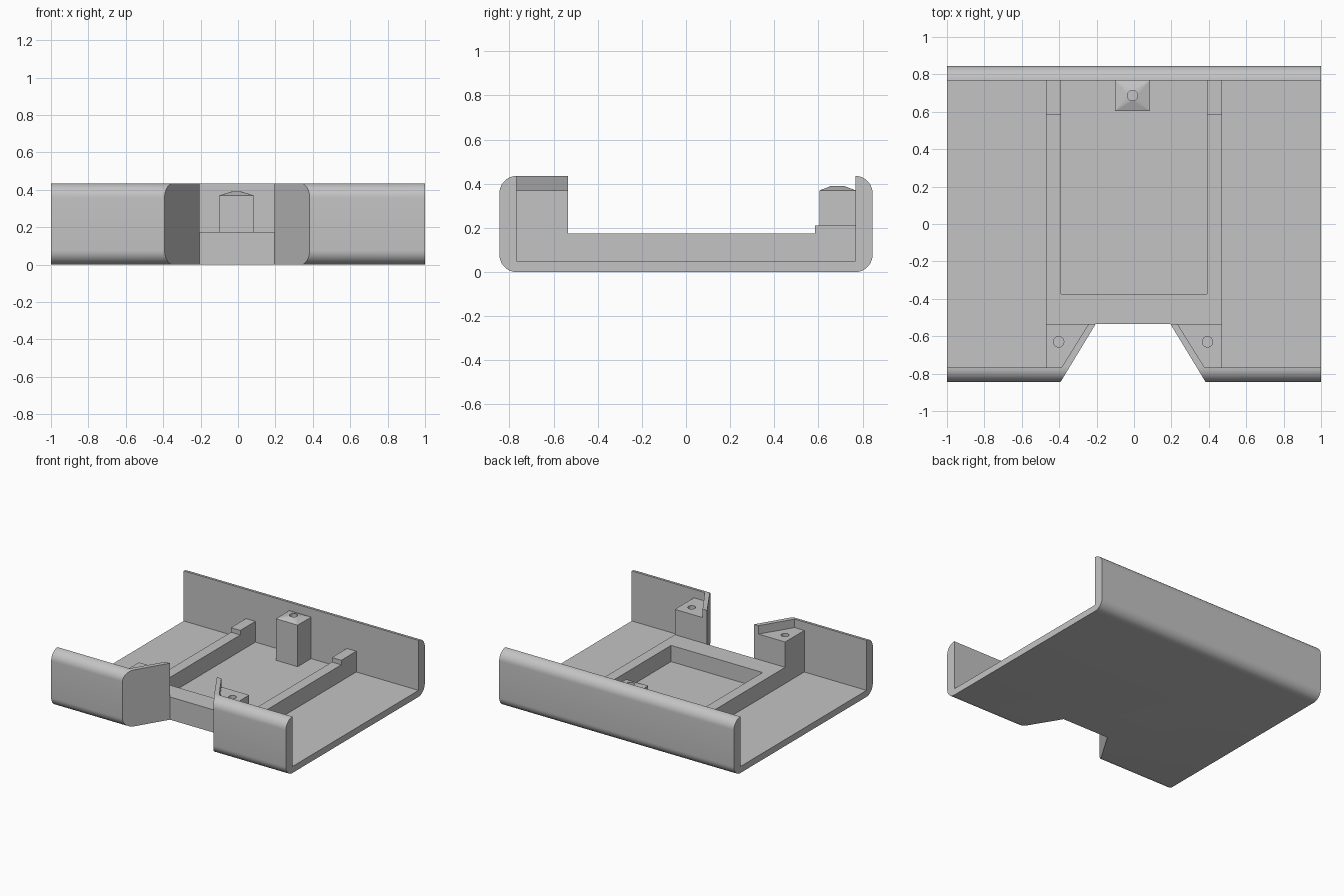
import bpy, bmesh
from math import sin, cos, pi
from mathutils import Vector

old = bpy.data.objects.get("Cube")
if old:
    bpy.data.objects.remove(old, do_unlink=True)

grey = bpy.data.materials.new("plain grey")
grey.use_nodes = True
GREY = (0.55, 0.55, 0.55, 1)
grey.diffuse_color = GREY
grey.node_tree.nodes["Principled BSDF"].inputs["Base Color"].default_value = GREY

FLOOR, TOP, EDGE, WALL, RADIUS = 0.05, 0.435, 0.845, 0.077, 0.077
INNER = EDGE - WALL
CX = -0.005           # centre line of the notch
BAR_FRONT = -0.535    # inner edge of the notch


def finish(name, bm):
    bmesh.ops.recalc_face_normals(bm, faces=bm.faces)
    mesh = bpy.data.meshes.new(name)
    bm.to_mesh(mesh)
    bm.free()
    mesh.materials.append(grey)
    obj = bpy.data.objects.new(name, mesh)
    bpy.context.collection.objects.link(obj)
    return obj


def activate(obj):
    bpy.ops.object.select_all(action='DESELECT')
    obj.select_set(True)
    bpy.context.view_layer.objects.active = obj


def smooth(obj):
    activate(obj)
    bpy.ops.object.shade_smooth_by_angle(angle=pi / 6)


def extrude(name, points, offset):
    """Solid made by sweeping a flat outline along an offset."""
    bm = bmesh.new()
    face = bm.faces.new([bm.verts.new(p) for p in points])
    result = bmesh.ops.extrude_face_region(bm, geom=[face], use_keep_orig=True)
    verts = [v for v in result["geom"] if isinstance(v, bmesh.types.BMVert)]
    bmesh.ops.translate(bm, verts=verts, vec=Vector(offset))
    return finish(name, bm)


def prism(name, plan, z0, z1):
    return extrude(name, [(x, y, z0) for x, y in plan], (0, 0, z1 - z0))


def box(name, x0, x1, y0, y1, z0, z1):
    return prism(name, [(x0, y0), (x1, y0), (x1, y1), (x0, y1)], z0, z1)


def circle(x, y, r, n=24):
    return [(x + r * cos(2 * pi * i / n), y + r * sin(2 * pi * i / n)) for i in range(n)]


def cut(obj, cutter):
    cutter.hide_render = True
    mod = obj.modifiers.new("cut", 'BOOLEAN')
    mod.operation, mod.solver, mod.object = 'DIFFERENCE', 'EXACT', cutter
    activate(obj)
    bpy.ops.object.modifier_apply(modifier=mod.name)
    bpy.data.objects.remove(cutter, do_unlink=True)


def arc(cy, cz, start, steps=10):
    return [(cy + RADIUS * cos(start + pi / 2 * i / steps),
             cz + RADIUS * sin(start + pi / 2 * i / steps)) for i in range(steps + 1)]


# Channel-shaped shell with rounded outer corners
c = EDGE - RADIUS
profile = (arc(-c, TOP - RADIUS, pi / 2) + arc(-c, RADIUS, pi)
           + arc(c, RADIUS, 1.5 * pi) + arc(c, TOP - RADIUS, 0)
           + [(INNER, FLOOR), (-INNER, FLOOR)])
if INNER != c:
    profile += [(-INNER, TOP)]
shell = extrude("tray_shell", [(-1, y, z) for y, z in profile], (2, 0, 0))

# Tapered notch through the front wall and floor
SLOPE = (0.388 - 0.2) / (EDGE + BAR_FRONT)


def notch_x(y):
    return 0.2 + SLOPE * (BAR_FRONT - y)


far = -EDGE - 0.1
cut(shell, prism("notch_cutter", [(CX - notch_x(far), far), (CX + notch_x(far), far),
                                  (CX + 0.2, BAR_FRONT), (CX - 0.2, BAR_FRONT)], -0.1, 0.6))
smooth(shell)

# Raised frame around the battery-like pocket
box("front_bar", -0.47, 0.47, BAR_FRONT, -0.375, FLOOR, 0.175)
for s, side in ((-1, "right"), (1, "left")):
    x0, x1 = sorted((s * 0.39, s * 0.47))
    box(side + "_rail", x0, x1, -0.375, INNER, FLOOR, 0.175)
    box(side + "_rail_tab", x0, x1, 0.585, INNER, 0.175, 0.21)

    # Slanted wall beside the notch
    def at(x):
        return CX + s * x
    slant_front, slant_back = 0.383, 0.238
    prism(side + "_slanted_wall",
          [(at(0.2), BAR_FRONT), (at(notch_x(-INNER)), -INNER),
           (at(slant_front), -INNER), (at(slant_back), BAR_FRONT)], FLOOR, TOP)

    # Corner screw post with a round hole
    post = prism(side + "_front_post",
                 [(at(slant_back), BAR_FRONT), (at(slant_front), -INNER),
                  (s * 0.47, -INNER), (s * 0.47, BAR_FRONT)], FLOOR, 0.37)
    cut(post, prism("hole_cutter", circle(at(0.398), -0.63, 0.028), 0.2, 0.5))
    smooth(post)

# Rear screw post: square column, shallow pyramid top, round hole
bm = bmesh.new()
px, py, hx, hy = -0.008, 0.687, 0.093, 0.082
corners = [(px + hx, py + hy), (px - hx, py + hy), (px - hx, py - hy), (px + hx, py - hy)]
low = [bm.verts.new((x, y, FLOOR)) for x, y in corners]
high = [bm.verts.new((x, y, 0.37)) for x, y in corners]
ring = [bm.verts.new((x, y, 0.39)) for x, y in circle(px, py, 0.028)]
deep = [bm.verts.new((v.co.x, v.co.y, 0.25)) for v in ring]
bm.faces.new(low)
bm.faces.new(deep)
for q in range(4):
    n = (q + 1) % 4
    bm.faces.new((low[q], low[n], high[n], high[q]))
    bm.faces.new((high[q], high[n], ring[6 * n]))
for i in range(24):
    j = (i + 1) % 24
    bm.faces.new((ring[i], high[i // 6], ring[j]))
    bm.faces.new((ring[i], ring[j], deep[j], deep[i]))
finish("rear_post", bm)
